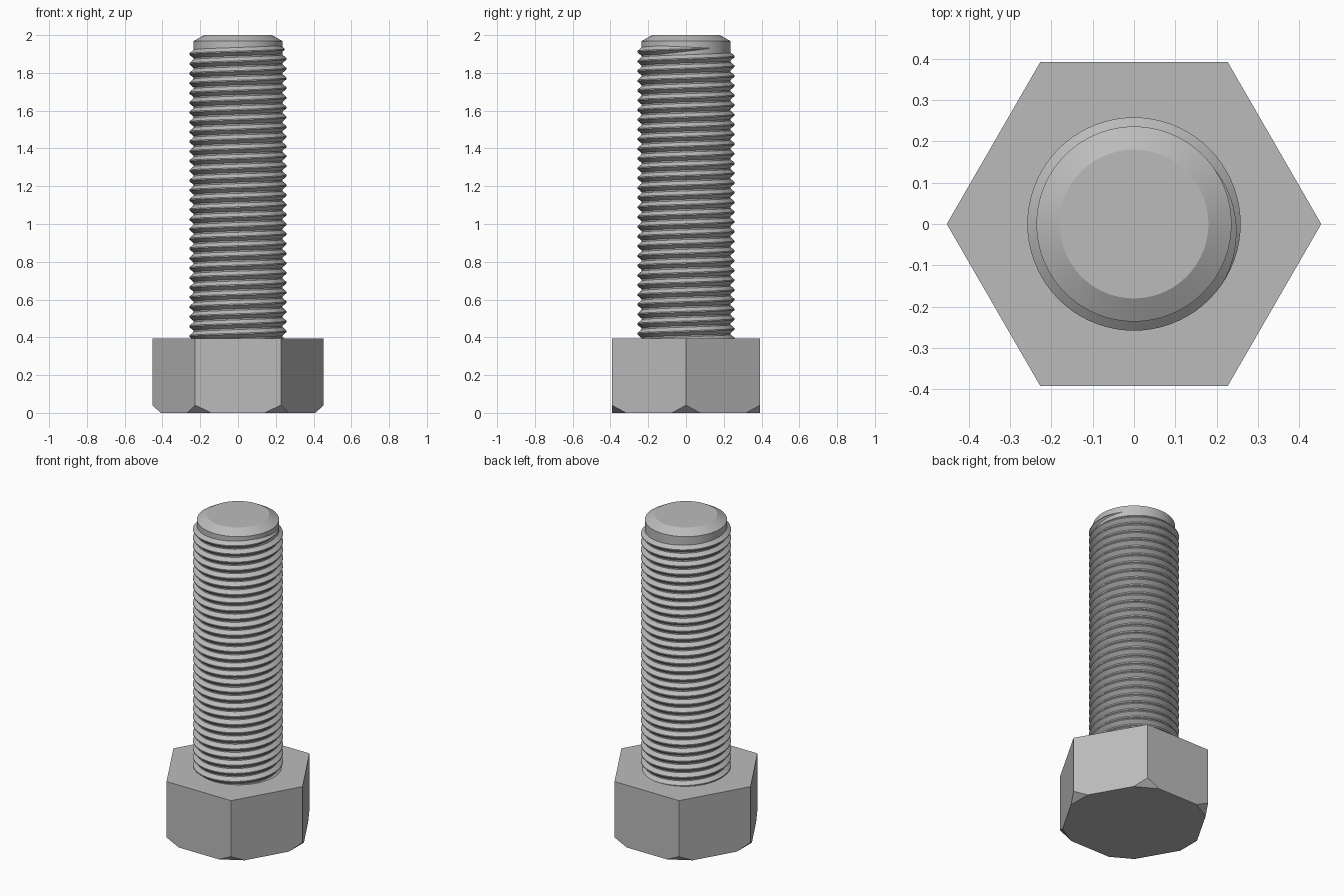
import bpy, bmesh, math
from math import cos, sin, pi, tau, radians

cube = bpy.data.objects.get("Cube")
if cube:
    bpy.data.objects.remove(cube, do_unlink=True)

HEAD_R, HEAD_H = 0.453, 0.395
CORE_R, CREST_R, TIP_R = 0.236, 0.258, 0.18
PITCH, STEPS = 0.0515, 72
THREAD_TOP = 1.955

steel = bpy.data.materials.new("grey steel")
steel.use_nodes = True
steel.diffuse_color = (0.5, 0.5, 0.5, 1)
steel.node_tree.nodes["Principled BSDF"].inputs["Base Color"].default_value = (0.5, 0.5, 0.5, 1)


def add_object(name, bm, smooth=None):
    bmesh.ops.recalc_face_normals(bm, faces=bm.faces)
    mesh = bpy.data.meshes.new(name)
    bm.to_mesh(mesh)
    bm.free()
    mesh.materials.append(steel)
    obj = bpy.data.objects.new(name, mesh)
    bpy.context.collection.objects.link(obj)
    if smooth:
        bpy.ops.object.select_all(action='DESELECT')
        obj.select_set(True)
        bpy.context.view_layer.objects.active = obj
        bpy.ops.object.shade_smooth_by_angle(angle=radians(smooth))
    return obj


# Hexagonal head with its six lower corners cut off
bm = bmesh.new()
base = bm.faces.new([bm.verts.new((HEAD_R * cos(i * pi / 3), HEAD_R * sin(i * pi / 3), 0))
                     for i in range(6)])
top = bmesh.ops.extrude_face_region(bm, geom=[base])
bmesh.ops.translate(bm, vec=(0, 0, HEAD_H),
                    verts=[v for v in top["geom"] if isinstance(v, bmesh.types.BMVert)])
if not base.is_valid or len(bm.faces) < 8:
    bmesh.ops.holes_fill(bm, edges=bm.edges)
for i in range(6):
    c, s = cos(i * pi / 3), sin(i * pi / 3)
    cut = bmesh.ops.bisect_plane(bm, geom=bm.verts[:] + bm.edges[:] + bm.faces[:],
                                 plane_co=(0.41 * c, 0.41 * s, 0), plane_no=(c, s, -1.05),
                                 clear_outer=True)
    edges = [e for e in cut["geom_cut"] if isinstance(e, bmesh.types.BMEdge)]
    bmesh.ops.edgeloop_fill(bm, edges=edges)
add_object("hex_head", bm)

# Shank core with a chamfered tip
bm = bmesh.new()
rings = []
for r, z in ((CORE_R, HEAD_H - 0.05), (CORE_R, 1.968), (TIP_R, 2.0)):
    rings.append([bm.verts.new((r * cos(tau * i / STEPS), r * sin(tau * i / STEPS), z))
                  for i in range(STEPS)])
for a, b in zip(rings, rings[1:]):
    for i in range(STEPS):
        j = (i + 1) % STEPS
        bm.faces.new((a[i], a[j], b[j], b[i]))
bm.faces.new(rings[0])
bm.faces.new(rings[-1])
add_object("shank_core", bm, 25)

# Helical ridge wound around the core, fading out at the upper end
bm = bmesh.new()
turns = (THREAD_TOP - HEAD_H) / PITCH
count = int(turns * STEPS)
end_angle = radians(40)
half = PITCH * 0.46
sections = []
for k in range(count + 1):
    left = count - k
    angle = end_angle - tau * left / STEPS
    z = THREAD_TOP - half - PITCH * left / STEPS
    fade = min(1, left / (STEPS * 0.2))
    section = []
    for r, dz in ((CORE_R - 0.002, -half), (CREST_R, -0.003), (CREST_R, 0.003), (CORE_R - 0.002, half)):
        r = CORE_R - 0.002 + (r - CORE_R + 0.002) * fade
        section.append(bm.verts.new((r * cos(angle), r * sin(angle), max(z + dz * fade, HEAD_H - 0.02))))
    sections.append(section)
for a, b in zip(sections, sections[1:]):
    for p in range(3):
        bm.faces.new((a[p], b[p], b[p + 1], a[p + 1]))
add_object("screw_thread", bm, 25)
